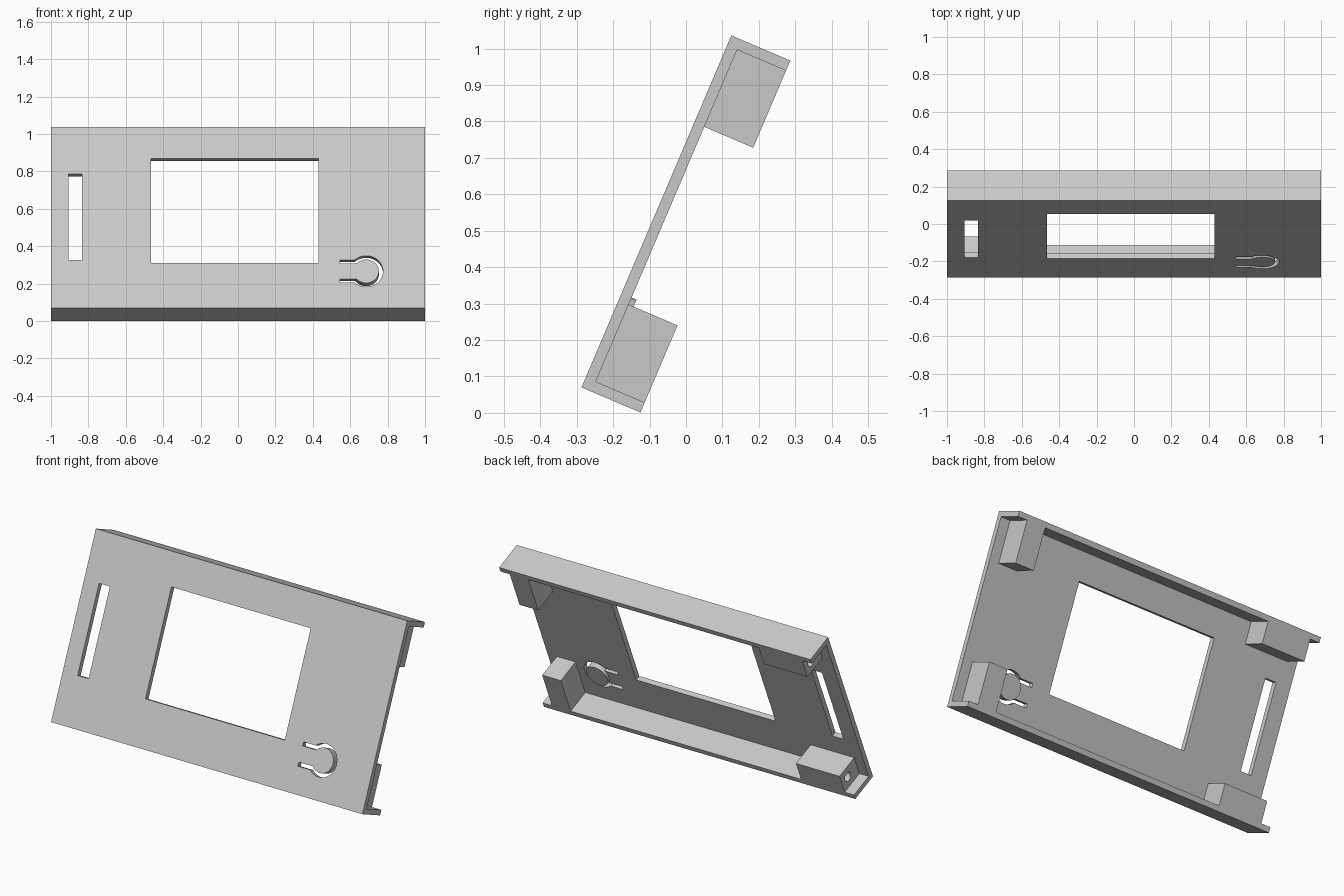
import bpy, bmesh, math
from mathutils import Matrix, Vector

if "Cube" in bpy.data.objects:
    bpy.data.objects.remove(bpy.data.objects["Cube"], do_unlink=True)

# Parts are built upright (y = depth behind the face, z = height up the face), then tilted
TILT = Matrix.Translation((0, -0.287, 0.07)) @ Matrix.Rotation(math.radians(-23.07), 4, "X")
HEIGHT, DEPTH, WALL = 1.05, 0.176, 0.03

grey = bpy.data.materials.new("light grey plastic")
grey.use_nodes = True
colour = (0.58, 0.58, 0.58, 1)
grey.diffuse_color = colour
grey.node_tree.nodes["Principled BSDF"].inputs["Base Color"].default_value = colour


def make(name, bm):
    bmesh.ops.recalc_face_normals(bm, faces=bm.faces)
    mesh = bpy.data.meshes.new(name)
    bm.to_mesh(mesh)
    bm.free()
    mesh.materials.append(grey)
    obj = bpy.data.objects.new(name, mesh)
    bpy.context.collection.objects.link(obj)
    return obj


def box(name, x, y, z):
    bm = bmesh.new()
    bmesh.ops.create_cube(bm, size=1)
    for v in bm.verts:
        v.co = Vector([(a + b) / 2 + c * (b - a) for c, (a, b) in zip(v.co, (x, y, z))])
    return make(name, bm)


def rod(name, start, end, radius, sides=48):
    start, end = Vector(start), Vector(end)
    axis = end - start
    bm = bmesh.new()
    bmesh.ops.create_cone(bm, cap_ends=True, segments=sides, radius1=radius,
                          radius2=radius, depth=axis.length)
    turn = axis.to_track_quat("Z", "Y").to_matrix().to_4x4()
    bm.transform(Matrix.Translation((start + end) / 2) @ turn)
    return make(name, bm)


def combine(obj, others, operation):
    for other in others:
        other.hide_render = True
        mod = obj.modifiers.new("combine", "BOOLEAN")
        mod.operation, mod.solver, mod.object = operation, "EXACT", other
    bpy.context.view_layer.update()
    graph = bpy.context.evaluated_depsgraph_get()
    mesh = bpy.data.meshes.new_from_object(obj.evaluated_get(graph))
    obj.modifiers.clear()
    obj.data = mesh
    for other in others:
        bpy.data.objects.remove(other, do_unlink=True)


def finish(obj):
    obj.matrix_world = TILT
    bpy.ops.object.select_all(action="DESELECT")
    obj.select_set(True)
    bpy.context.view_layer.objects.active = obj
    bpy.ops.object.shade_smooth_by_angle(angle=math.radians(30))


# Face plate with top and bottom lips, from one channel profile
bm = bmesh.new()
profile = [(0, 0), (DEPTH, 0), (DEPTH, WALL), (WALL, WALL),
           (WALL, HEIGHT - WALL), (DEPTH, HEIGHT - WALL), (DEPTH, HEIGHT), (0, HEIGHT)]
face = bm.faces.new([bm.verts.new((-1, y, z)) for y, z in profile])
side = bmesh.ops.extrude_face_region(bm, geom=[face])
bmesh.ops.translate(bm, vec=(2, 0, 0),
                    verts=[g for g in side["geom"] if isinstance(g, bmesh.types.BMVert)])
plate = make("face_plate", bm)

# Openings: screen, card slot, two round holes and the button surround
KNOB_X, BUTTON_Z = 0.685, 0.213
through = (-0.1, 0.1)


def round_cut(z, radius):
    return rod("cutter", (KNOB_X, -0.1, z), (KNOB_X, 0.1, z), radius, 64)


surround = round_cut(BUTTON_Z, 0.09)
combine(surround, [box("cutter", (0.545, KNOB_X), (-0.09, 0.09),
                       (BUTTON_Z - 0.066, BUTTON_Z + 0.066))], "UNION")
combine(plate, [box("cutter", (-0.465, 0.43), through, (0.26, 0.867)),
                box("cutter", (-0.905, -0.835), through, (0.277, 0.777)),
                round_cut(0.845, 0.112), round_cut(0.522, 0.07), surround], "DIFFERENCE")
finish(plate)

# Flexible push button on a tongue
button = rod("push_button", (KNOB_X, 0, BUTTON_Z), (KNOB_X, 0.045, BUTTON_Z), 0.068, 64)
finish(button)
tongue = box("button_tongue", (0.545, KNOB_X - 0.045), (0, WALL),
             (BUTTON_Z - 0.044, BUTTON_Z + 0.044))
finish(tongue)

# Four screw blocks: tall ones at +x, wide ones at -x, mirrored top to bottom
HOLE = 0.027
for level in ("lower", "upper"):
    def up(z):
        return z if level == "lower" else HEIGHT - z

    def block(name, x, top):
        return box(name, x, (WALL, DEPTH), sorted((up(WALL), up(top))))

    def screw(x, z):
        return rod("cutter", (x, 0.06, up(z)), (x, 0.3, up(z)), HOLE)

    tall = block(level + "_tall_screw_block", (0.82, 0.94), 0.26)
    cross = rod("cutter", (0.7, 0.119, up(0.207)), (1, 0.119, up(0.207)), HOLE)
    combine(tall, [cross, screw(0.877, 0.092)], "DIFFERENCE")
    finish(tall)

    wide = block(level + "_wide_screw_block", (-0.94, -0.66), 0.15)
    cross = rod("cutter", (-1, 0.119, up(0.092)), (-0.8, 0.119, up(0.092)), HOLE)
    combine(wide, [cross, screw(-0.717, 0.092)], "DIFFERENCE")
    finish(wide)
